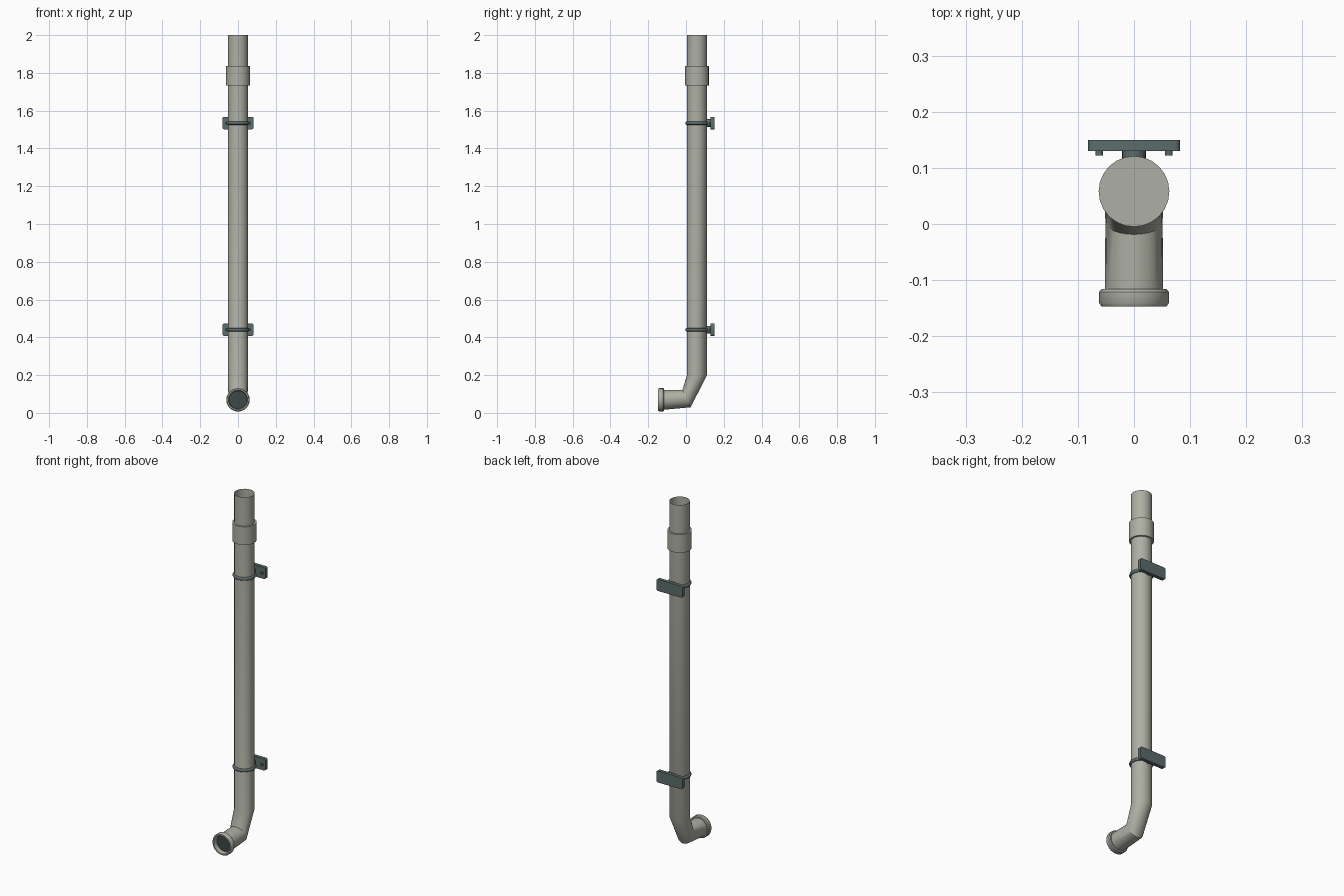
import bpy, bmesh
from math import sin, cos, pi, radians
from mathutils import Matrix, Vector

cube = bpy.data.objects.get("Cube")
if cube:
    bpy.data.objects.remove(cube)

SIDES = 24
PIPE_Y, PIPE_R = 0.058, 0.053


def material(name, rgb):
    m = bpy.data.materials.new(name)
    m.use_nodes = True
    m.diffuse_color = (*rgb, 1)
    m.node_tree.nodes["Principled BSDF"].inputs["Base Color"].default_value = (*rgb, 1)
    return m


plastic = material("pale grey plastic", (0.42, 0.43, 0.37))
metal = material("slate metal", (0.105, 0.15, 0.148))
dark = material("dark opening", (0.045, 0.065, 0.062))


def finish(name, bm, *mats):
    mesh = bpy.data.meshes.new(name)
    bm.to_mesh(mesh)
    bm.free()
    obj = bpy.data.objects.new(name, mesh)
    bpy.context.collection.objects.link(obj)
    for m in mats:
        mesh.materials.append(m)
    bpy.ops.object.select_all(action='DESELECT')
    obj.select_set(True)
    bpy.context.view_layer.objects.active = obj
    bpy.ops.object.shade_smooth_by_angle(angle=radians(35))
    return obj


def cylinder(name, radius, depth, centre, mat, along_y=False):
    bm = bmesh.new()
    turn = Matrix.Rotation(pi / 2, 4, 'X') if along_y else Matrix()
    bmesh.ops.create_cone(bm, cap_ends=True, segments=SIDES, radius1=radius,
                          radius2=radius, depth=depth,
                          matrix=Matrix.Translation(centre) @ turn)
    return finish(name, bm, mat)


# Downpipe, elbow and flared outlet: rings of (y, z, radius, tilt in degrees)
rings = [
    (PIPE_Y, 2.0, PIPE_R, 0), (PIPE_Y, 0.2, PIPE_R, 0),
    (0.003, 0.076, 0.051, 65),
    (-0.116, 0.069, 0.052, 90), (-0.116, 0.069, 0.058, 90),
    (-0.121, 0.069, 0.062, 90), (-0.141, 0.069, 0.062, 90),
    (-0.147, 0.069, 0.058, 90), (-0.147, 0.069, 0.051, 90),
    (-0.122, 0.069, 0.048, 90),
]
bm = bmesh.new()
loops = []
for y, z, r, tilt in rings:
    across = Vector((0, cos(radians(tilt)), -sin(radians(tilt))))
    loops.append([bm.verts.new(Vector((0, y, z)) + r * (
        Vector((cos(a), 0, 0)) + across * sin(a)))
        for a in (2 * pi * i / SIDES for i in range(SIDES))])
for up, low in zip(loops, loops[1:]):
    for i in range(SIDES):
        j = (i + 1) % SIDES
        bm.faces.new((low[i], low[j], up[j], up[i]))
bm.faces.new(loops[-1][::-1]).material_index = 1
finish("downpipe", bm, plastic, dark)

# Joint sleeve
cylinder("joint_collar", 0.063, 0.104, (0, PIPE_Y, 1.784), plastic)

# Wall brackets
for label, z in (("lower", 0.44), ("upper", 1.534)):
    # Clamp ring
    bpy.ops.mesh.primitive_torus_add(location=(0, PIPE_Y, z), major_radius=0.053,
                                     minor_radius=0.009, major_segments=SIDES,
                                     minor_segments=8)
    ring = bpy.context.object
    ring.name = label + "_clamp_ring"
    ring.data.materials.append(metal)
    bpy.ops.object.shade_smooth_by_angle(angle=radians(50))

    # Wall plate with rounded corners
    bm = bmesh.new()
    bmesh.ops.create_cube(bm, size=1, matrix=Matrix.Translation((0, 0.14, z))
                          @ Matrix.Diagonal((0.164, 0.02, 0.066, 1)))
    corners = [e for e in bm.edges
               if abs(e.verts[0].co.y - e.verts[1].co.y) > 0.01]
    bmesh.ops.bevel(bm, geom=corners, offset=0.009, segments=3,
                    profile=0.5, affect='EDGES')
    finish(label + "_wall_plate", bm, metal)

    # Stem and screw heads
    cylinder(label + "_stem", 0.021, 0.03, (0, 0.117, z), metal, True)
    for side, x in (("right", -0.062), ("left", 0.062)):
        cylinder(f"{label}_{side}_screw", 0.007, 0.012, (x, 0.128, z), metal, True)
